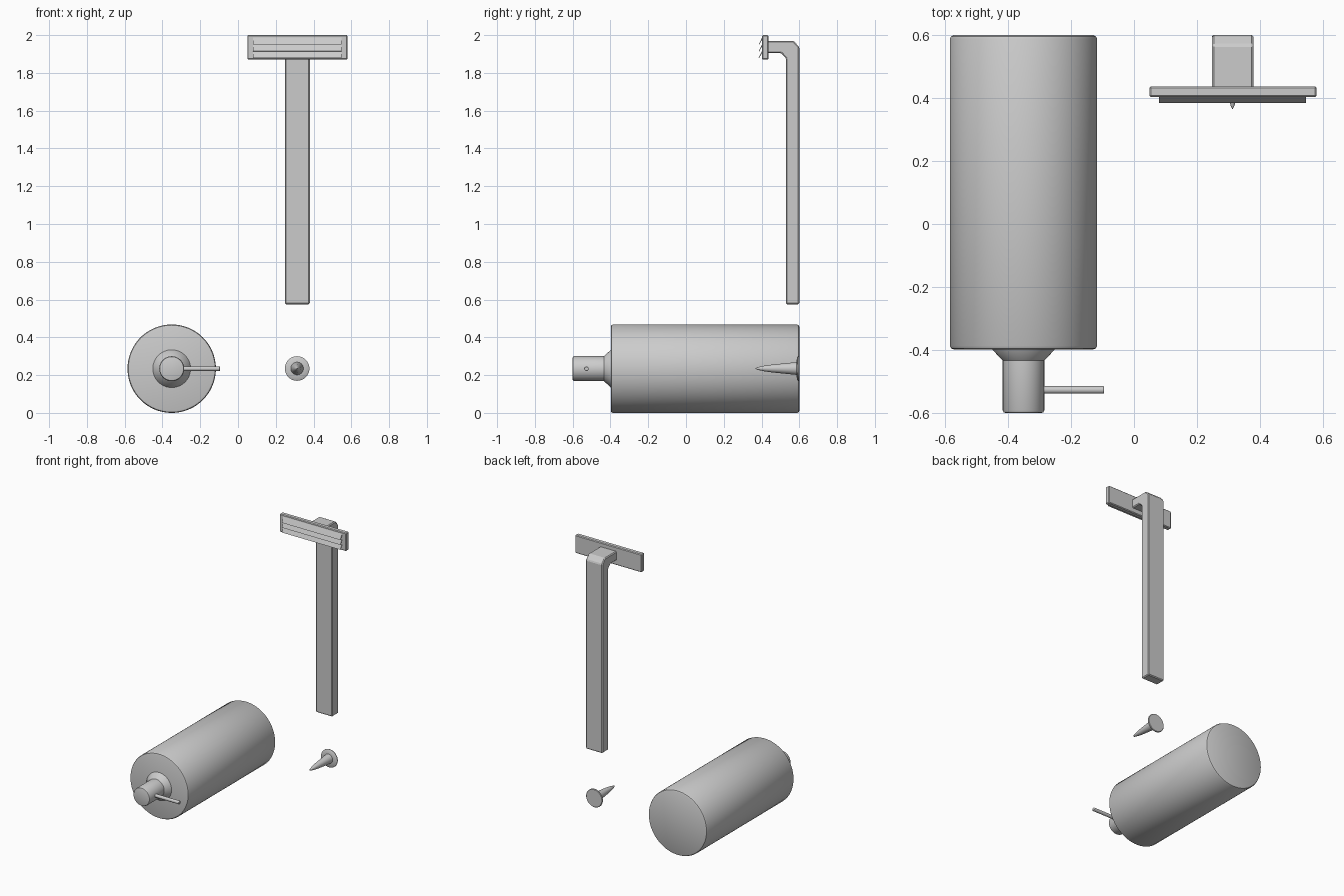
import bpy, bmesh, math
from mathutils import Matrix

if "Cube" in bpy.data.objects:
    bpy.data.objects.remove(bpy.data.objects["Cube"])


def finish(name, bm, bevel=0.0, segments=2, smooth=False):
    bmesh.ops.recalc_face_normals(bm, faces=bm.faces)
    mesh = bpy.data.meshes.new(name)
    bm.to_mesh(mesh)
    bm.free()
    obj = bpy.data.objects.new(name, mesh)
    bpy.context.collection.objects.link(obj)
    bpy.ops.object.select_all(action='DESELECT')
    obj.select_set(True)
    bpy.context.view_layer.objects.active = obj
    if bevel:
        mod = obj.modifiers.new("Bevel", 'BEVEL')
        mod.width, mod.segments = bevel, segments
        mod.limit_method = 'ANGLE'
    if smooth:
        bpy.ops.object.shade_smooth_by_angle(angle=math.radians(30))
    return obj


def lathe_y(name, profile, x, z, sides=64):
    """Revolve (radius, y) points about a y-directed axis; capped ends."""
    bm = bmesh.new()
    rings = []
    for r, y in profile:
        rings.append([bm.verts.new((x + r * math.cos(a), y, z + r * math.sin(a)))
                      for a in (2 * math.pi * i / sides for i in range(sides))])
    for a, b in zip(rings, rings[1:]):
        for i in range(sides):
            j = (i + 1) % sides
            bm.faces.new((a[i], a[j], b[j], b[i]))
    bm.faces.new(rings[0])
    bm.faces.new(rings[-1])
    return finish(name, bm, smooth=True)


def extrude_x(name, outline, x0, x1, bevel=0.0, segments=1):
    """Extrude a (y, z) outline along x."""
    bm = bmesh.new()
    a = [bm.verts.new((x0, y, z)) for y, z in outline]
    b = [bm.verts.new((x1, y, z)) for y, z in outline]
    bm.faces.new(a)
    bm.faces.new(b)
    for i in range(len(a)):
        j = (i + 1) % len(a)
        bm.faces.new((a[i], a[j], b[j], b[i]))
    return finish(name, bm, bevel, segments)


CX, CZ = -0.351, 0.234

# Can lying on its side
lathe_y("can_body", [(0.222, -0.398), (0.23, -0.395), (0.234, -0.387),
                     (0.234, 0.588), (0.23, 0.596), (0.222, 0.6)], CX, CZ, 96)
# Conical collar and nozzle
lathe_y("can_collar", [(0.102, -0.39), (0.100, -0.398), (0.065, -0.435)], CX, CZ)
lathe_y("can_nozzle", [(0.058, -0.6), (0.063, -0.598), (0.066, -0.592),
                       (0.066, -0.42)], CX, CZ)

# Thin spout sticking out sideways
bm = bmesh.new()
bmesh.ops.create_cone(bm, cap_ends=True, segments=24, radius1=0.012, radius2=0.012,
                      depth=0.22, matrix=Matrix.Translation((-0.205, -0.527, CZ))
                      @ Matrix.Rotation(math.pi / 2, 4, 'Y'))
finish("can_spout", bm, 0.003, smooth=True)

# Tack: flat head with a tapering, slightly rounded spike
TX, TZ = 0.313, 0.235
lathe_y("tack_head", [(0.034, 0.584), (0.058, 0.588), (0.065, 0.592),
                      (0.065, 0.597), (0.062, 0.6)], TX, TZ, 48)
lathe_y("tack_spike", [(0.001, 0.366), (0.006, 0.376), (0.014, 0.41),
                       (0.020, 0.45), (0.027, 0.52), (0.034, 0.588)], TX, TZ, 32)

# Razor handle with bent neck
extrude_x("razor_handle", [(0.53, 0.575), (0.6, 0.575), (0.6, 1.937), (0.569, 1.97),
                           (0.43, 1.97), (0.43, 1.905), (0.503, 1.905), (0.53, 1.877)],
          0.248, 0.380, 0.006)
# Razor head plate
extrude_x("razor_head", [(0.403, 1.87), (0.437, 1.87), (0.437, 2.0), (0.403, 2.0)],
          0.049, 0.580, 0.005)
# Three tilted blades
for i in range(3):
    z = 1.952 - 0.035 * i
    extrude_x(f"razor_blade_{i + 1}", [(0.385, z - 0.002), (0.388, z - 0.003),
                                       (0.412, z + 0.040), (0.405, z + 0.040)],
              0.080, 0.547)
